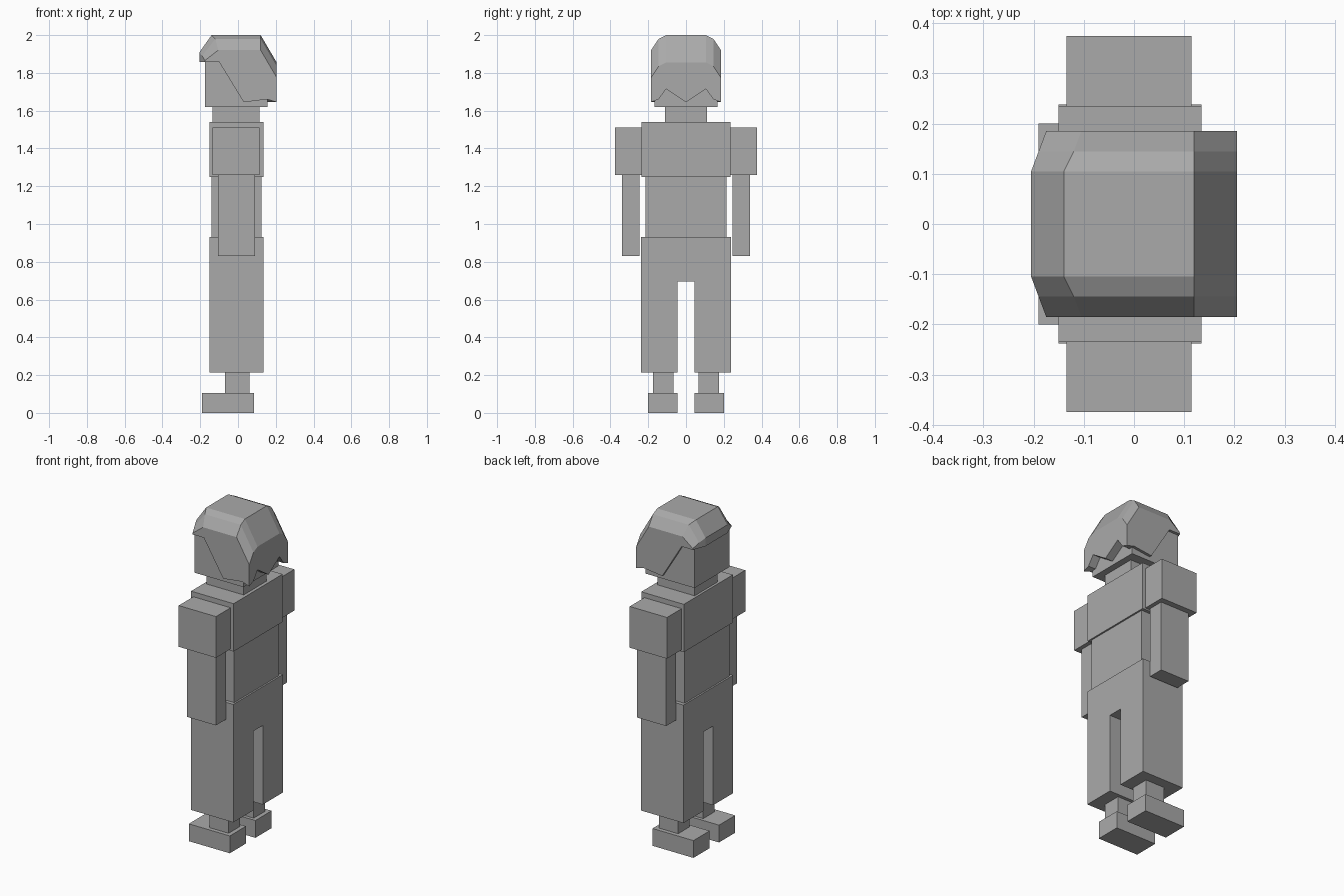
import bpy
import bmesh

cube = bpy.data.objects.get("Cube")
if cube:
    bpy.data.objects.remove(cube, do_unlink=True)

# One plain grey for the whole figure
grey = bpy.data.materials.new("plain_grey")
grey.use_nodes = True
grey.diffuse_color = (0.4, 0.4, 0.4, 1)
grey.node_tree.nodes["Principled BSDF"].inputs["Base Color"].default_value = (0.4, 0.4, 0.4, 1)


def loft(name, rings):
    """Join rings of equal length into a closed, flat-shaded solid."""
    bm = bmesh.new()
    loops = [[bm.verts.new(p) for p in ring] for ring in rings]
    n = len(loops[0])
    for a, b in zip(loops, loops[1:]):
        for i in range(n):
            j = (i + 1) % n
            bm.faces.new((a[i], a[j], b[j], b[i]))
    bm.faces.new(loops[0])
    bm.faces.new(loops[-1])
    bmesh.ops.recalc_face_normals(bm, faces=bm.faces)
    mesh = bpy.data.meshes.new(name)
    bm.to_mesh(mesh)
    bm.free()
    mesh.materials.append(grey)
    obj = bpy.data.objects.new(name, mesh)
    bpy.context.collection.objects.link(obj)
    return obj


def prism(name, x0, x1, outline):
    """Extrude a (y, z) outline along x."""
    return loft(name, [[(x, y, z) for y, z in outline] for x in (x0, x1)])


def box(name, x0, x1, y0, y1, z0, z1):
    return prism(name, x0, x1, [(y0, z0), (y1, z0), (y1, z1), (y0, z1)])


# Body
box("chest", -0.15, 0.135, -0.235, 0.235, 1.25, 1.54)
box("waist", -0.14, 0.125, -0.215, 0.215, 0.93, 1.25)
box("neck", -0.135, 0.115, -0.11, 0.11, 1.54, 1.62)
box("head", -0.175, 0.155, -0.168, 0.168, 1.62, 1.86)

# Trousers with the gap between the legs
half = [(0.045, 0.695), (0.045, 0.215), (0.238, 0.215), (0.238, 0.93)]
prism("trousers", -0.15, 0.135, half + [(-y, z) for y, z in reversed(half)])

# Arms and feet, one set per side; the figure faces -x
for side, s in (("left", -1), ("right", 1)):
    box(side + "_upper_arm", -0.135, 0.115, s * 0.235, s * 0.375, 1.26, 1.51)
    box(side + "_forearm", -0.105, 0.09, s * 0.245, s * 0.34, 0.83, 1.26)
    box(side + "_ankle", -0.07, 0.06, s * 0.065, s * 0.175, 0.105, 0.215)
    box(side + "_foot", -0.19, 0.085, s * 0.045, s * 0.2, 0, 0.105)


# Hair: side-on sections across y, with a chamfered crown and a zigzag nape
def hair_section(y, top, brow_x, brow_z, crown_x, nape, inner_nape):
    profile = [
        (brow_x, 1.858), (brow_x, brow_z), (crown_x, top), (0.12, top),
        (0.205, top - 0.145), (0.205, nape), (0.155, inner_nape),
        (0.03, 1.645), (-0.1, 1.858),
    ]
    return [(x, y, z) for x, z in profile]


shapes = [
    (0.185, 1.92, -0.175, 1.866, -0.105, 1.645, 1.66),
    (0.145, 1.98, -0.19, 1.89, -0.12, 1.66, 1.66),
    (0.105, 2.0, -0.205, 1.908, -0.14, 1.715, 1.715),
]
middle = (0, 2.0, -0.205, 1.908, -0.14, 1.645, 1.645)
mirrored = [(-s[0], *s[1:]) for s in reversed(shapes)]
loft("hair", [hair_section(*s) for s in shapes + [middle] + mirrored])
